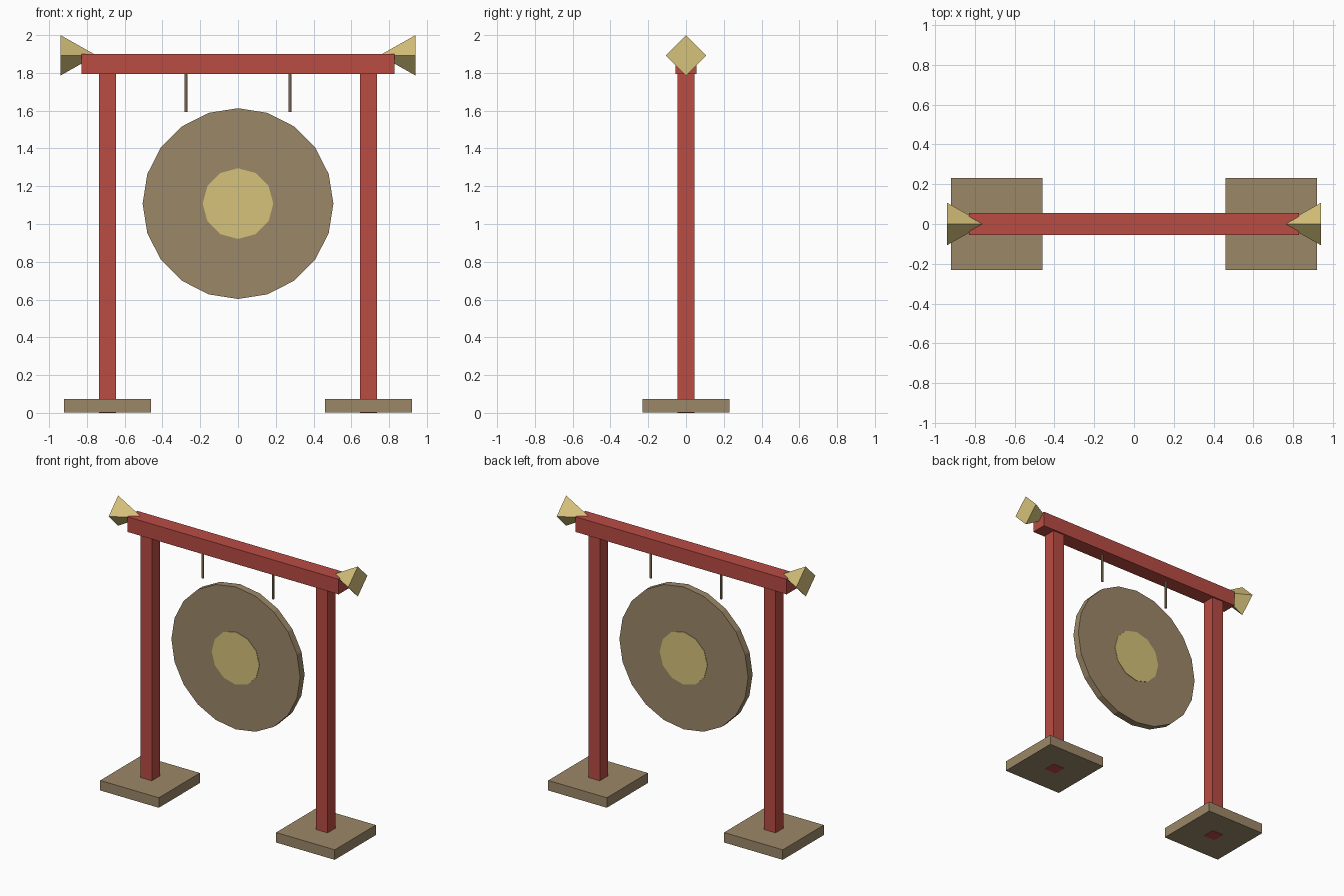
import bpy
from math import pi

default = bpy.data.objects.get("Cube")
if default:
    bpy.data.objects.remove(default, do_unlink=True)


def material(name, rgb):
    m = bpy.data.materials.new(name)
    m.use_nodes = True
    colour = (*rgb, 1)
    m.diffuse_color = colour
    m.node_tree.nodes["Principled BSDF"].inputs["Base Color"].default_value = colour
    return m


RED = material("red_lacquer", (0.49, 0.072, 0.057))
BRONZE = material("brown_bronze", (0.33, 0.245, 0.136))
GOLD = material("pale_gold", (0.67, 0.54, 0.195))


def finish(name, mat):
    ob = bpy.context.object
    ob.name = name
    ob.data.materials.append(mat)
    return ob


def box(name, mat, x, z0, z1, width, depth):
    bpy.ops.mesh.primitive_cube_add(size=1, location=(x, 0, (z0 + z1) / 2))
    bpy.context.object.scale = (width, depth, z1 - z0)
    bpy.ops.object.transform_apply(location=False, rotation=False, scale=True)
    return finish(name, mat)


def disc(name, sides, radius, thickness, mat):
    bpy.ops.mesh.primitive_cylinder_add(
        vertices=sides, radius=radius, depth=thickness,
        location=(0, 0, 1.108), rotation=(pi / 2, 0, 0))
    return finish(name, mat)


# Crossbeam
box("crossbeam", RED, 0, 1.793, 1.9, 1.656, 0.11)

# Gong plate, with a raised centre showing on both faces
disc("gong_plate", 20, 0.505, 0.05, BRONZE)
disc("gong_centre", 12, 0.187, 0.056, GOLD)

# Paired parts
for side, s in (("left", 1), ("right", -1)):
    # The post runs through the foot and shows underneath
    box(side + "_foot", BRONZE, s * 0.69, 0.002, 0.073, 0.46, 0.46)
    box(side + "_post", RED, s * 0.69, 0, 1.8, 0.09, 0.09)

    # Hanging cord
    bpy.ops.mesh.primitive_cylinder_add(
        vertices=6, radius=0.008, depth=0.21, location=(s * 0.275, 0, 1.697))
    finish(side + "_cord", BRONZE)

    # Pyramid finial, wide end outwards
    bpy.ops.mesh.primitive_cone_add(
        vertices=4, radius1=0.107, radius2=0, depth=0.19,
        location=(s * 0.845, 0, 1.893), rotation=(0, -s * pi / 2, 0))
    finish(side + "_finial", GOLD)
